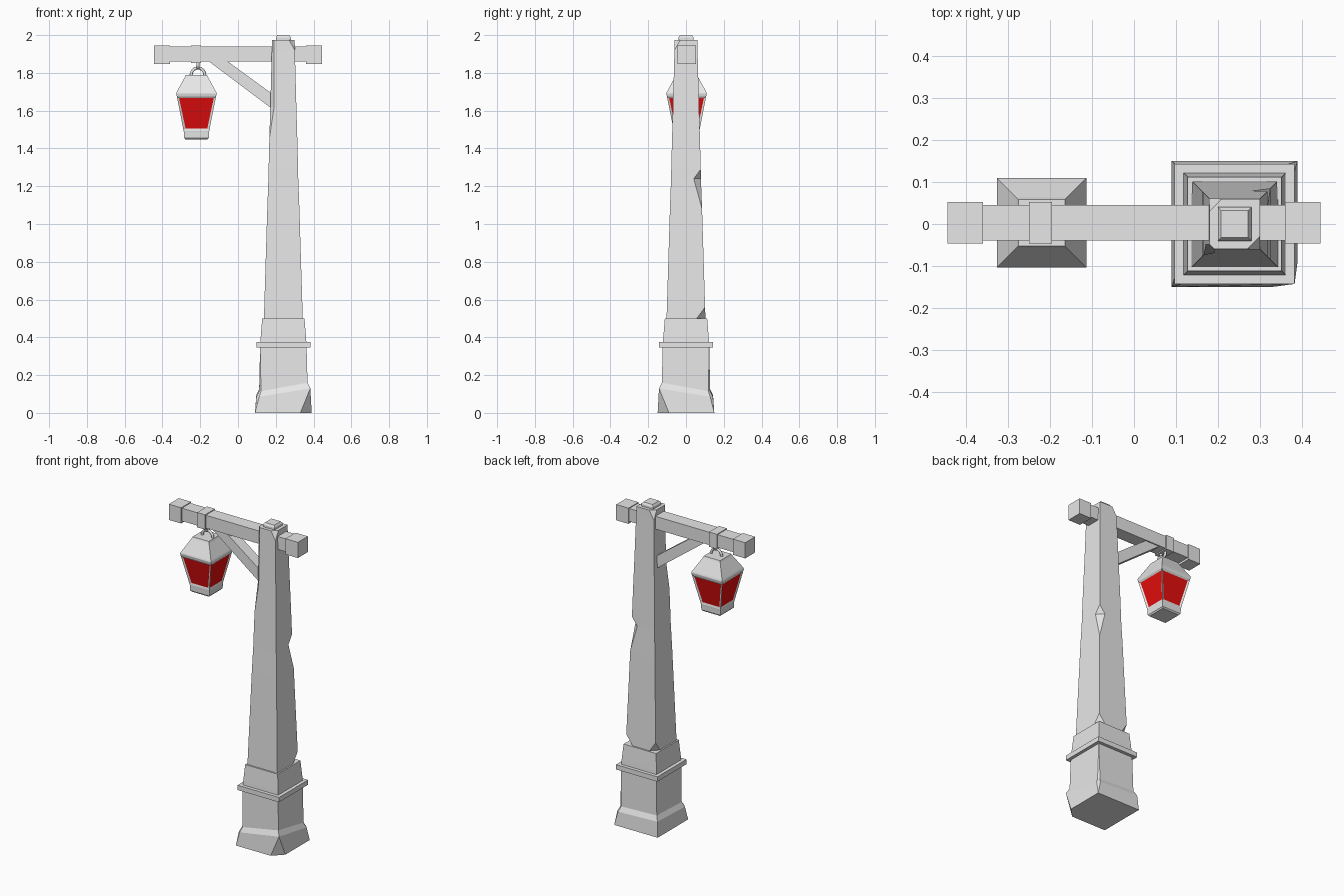
import bpy, bmesh
from math import pi

cube = bpy.data.objects.get("Cube")
if cube:
    bpy.data.objects.remove(cube, do_unlink=True)


def material(name, rgb):
    m = bpy.data.materials.new(name)
    m.use_nodes = True
    m.diffuse_color = (*rgb, 1)
    m.node_tree.nodes["Principled BSDF"].inputs["Base Color"].default_value = (*rgb, 1)
    return m


STONE = material("pale grey", (0.8, 0.8, 0.8))
GLASS = material("red glass", (0.8, 0.004, 0.004))
POST_X, LAMP_X, BEAM_Y = 0.24, -0.22, 0.003
NONE = (0, 0, 0, 0)
CORNERS = ((-1, -1), (1, -1), (1, 1), (-1, 1))


def finish(name, bm):
    bmesh.ops.remove_doubles(bm, verts=bm.verts, dist=0.0002)
    bmesh.ops.recalc_face_normals(bm, faces=bm.faces)
    mesh = bpy.data.meshes.new(name)
    bm.to_mesh(mesh)
    bm.free()
    mesh.materials.append(STONE)
    obj = bpy.data.objects.new(name, mesh)
    bpy.context.collection.objects.link(obj)
    return obj


def square_loft(x, y, rings):
    """Stack square rings (half width, z, corner chips, corner lifts)."""
    bm = bmesh.new()
    loops = []
    for half, z, *extra in rings:
        chips = extra[0] if extra else NONE
        lifts = extra[1] if len(extra) > 1 else NONE
        loop = []
        for i, (sx, sy) in enumerate(CORNERS):
            cut = half - chips[i]
            pair = [(sx * half, sy * cut), (sx * cut, sy * half)]
            if sx != sy:
                pair.reverse()
            loop += [bm.verts.new((x + px, y + py, z + lifts[i])) for px, py in pair]
        loops.append(loop)
    for a, b in zip(loops, loops[1:]):
        for i in range(8):
            j = (i + 1) % 8
            bm.faces.new((a[i], a[j], b[j], b[i]))
    bm.faces.new(loops[0][::-1])
    bm.faces.new(loops[-1])
    return bm


def box(name, x0, x1, half, z0, z1):
    bm = bmesh.new()
    bmesh.ops.create_cube(bm, size=1)
    for v in bm.verts:
        v.co.x = x0 if v.co.x < 0 else x1
        v.co.y = BEAM_Y + (half if v.co.y > 0 else -half)
        v.co.z = z0 if v.co.z < 0 else z1
    return finish(name, bm)


# Flared pedestal with an uneven worn step
step = (0, 0.045, 0, 0.01)
finish("pedestal", square_loft(POST_X, 0, [
    (0.15, 0, (0, 0.06, 0, 0)),
    (0.143, 0.085, (0.015, 0, 0.015, 0), step),
    (0.128, 0.115, (0.01, 0, 0.01, 0), step),
    (0.123, 0.35)]))
finish("collar", square_loft(POST_X, 0, [(0.143, 0.345), (0.143, 0.375)]))
finish("plinth", square_loft(POST_X, 0, [(0.122, 0.37), (0.12, 0.40), (0.112, 0.50)]))

# Tapered shaft with chipped corners
finish("shaft", square_loft(POST_X, 0, [
    (0.103, 0.495, (0, 0, 0.05, 0.045)),
    (0.101, 0.56),
    (0.085, 1.08),
    (0.079, 1.24, (0, 0, 0.038, 0)),
    (0.078, 1.29),
    (0.074, 1.45),
    (0.069, 1.62, (0.02, 0, 0, 0)),
    (0.061, 1.92, (0.012, 0, 0, 0)),
    (0.06, 1.975, (0.012, 0.03, 0, 0.03))]))
finish("cap", square_loft(POST_X, 0, [(0.04, 1.97), (0.04, 1.988), (0.032, 2.0)]))

# Cross beam, end blocks, strap and diagonal brace
box("beam", -0.40, 0.40, 0.042, 1.86, 1.94)
box("right_end_block", -0.445, -0.36, 0.049, 1.847, 1.945)
box("left_end_block", 0.36, 0.445, 0.049, 1.847, 1.945)
box("strap", -0.25, -0.195, 0.049, 1.853, 1.945)

bm = bmesh.new()
profile = [(-0.16, 1.865), (-0.06, 1.865), (0.20, 1.675), (0.20, 1.595)]
side = bm.faces.new([bm.verts.new((x, BEAM_Y - 0.035, z)) for x, z in profile])
moved = bmesh.ops.extrude_face_region(bm, geom=[side])["geom"]
bmesh.ops.translate(bm, vec=(0, 0.07, 0),
                    verts=[g for g in moved if isinstance(g, bmesh.types.BMVert)])
finish("brace", bm)

# Lantern: lip, sloping sides with recessed panes, eave and roof
bm = square_loft(LAMP_X, BEAM_Y, [
    (0.059, 1.448), (0.066, 1.456), (0.067, 1.488), (0.0675, 1.492),
    (0.104, 1.676), (0.107, 1.692), (0.104, 1.70), (0.06, 1.78), (0.056, 1.79)])
bmesh.ops.remove_doubles(bm, verts=bm.verts, dist=0.0002)
bmesh.ops.recalc_face_normals(bm, faces=bm.faces)
panes = [f for f in bm.faces if 1.55 < f.calc_center_median().z < 1.62]
bmesh.ops.inset_individual(bm, faces=panes, thickness=0.016, depth=-0.005)
for f in panes:
    f.material_index = 1
finish("lantern", bm).data.materials.append(GLASS)

# Hanging rings
for name, z, major, turn in (("lantern_handle", 1.79, 0.036, 0),
                             ("hanging_link", 1.845, 0.02, pi / 2)):
    bpy.ops.mesh.primitive_torus_add(
        location=(LAMP_X + 0.008, BEAM_Y, z), rotation=(pi / 2, 0, turn),
        major_radius=major, minor_radius=0.008, major_segments=20, minor_segments=8)
    ring = bpy.context.object
    ring.name = name
    ring.data.materials.append(STONE)
    bpy.ops.object.shade_smooth()
